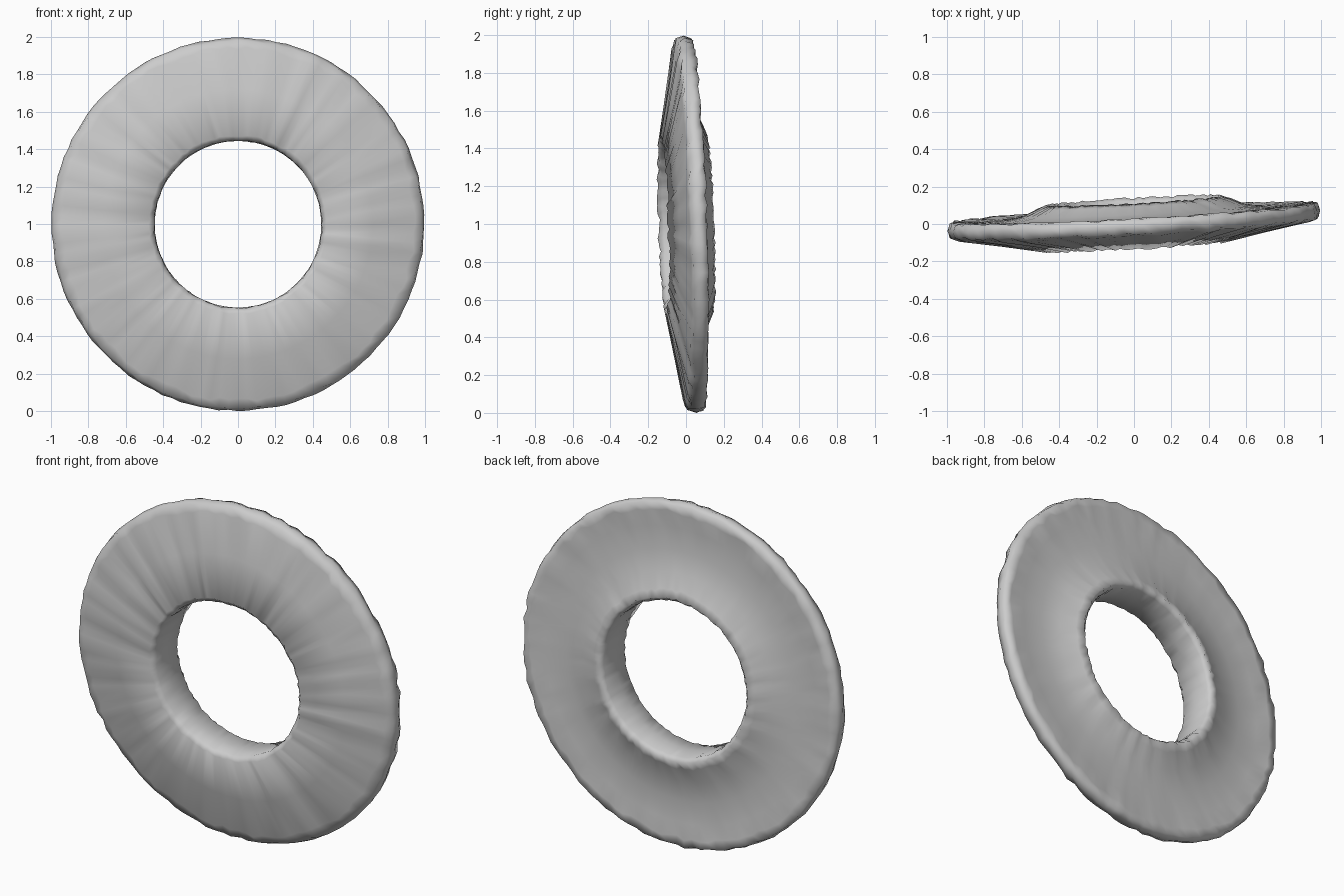
import bpy, math, random

random.seed(4)
SEG = 120

# Cross-section of the ring: radius, depth along y, radial jitter, depth jitter
profile = [
    (0.448, -0.115, 0.004, 0.004),   # hole wall, front
    (0.475, -0.139, 0.006, 0.006),   # front lip
    (0.720, -0.094, 0.000, 0.003),   # front cone
    (0.940, -0.054, 0.012, 0.005),
    (0.982, -0.040, 0.006, 0.006),   # outer rim
    (0.996, 0.000, 0.004, 0.006),
    (0.984, 0.037, 0.006, 0.008),
    (0.940, 0.038, 0.012, 0.006),    # dished back
    (0.850, 0.030, 0.000, 0.001),
    (0.720, 0.032, 0.000, 0.001),
    (0.600, 0.050, 0.000, 0.001),
    (0.510, 0.088, 0.008, 0.004),
    (0.468, 0.104, 0.006, 0.006),    # back lip
    (0.447, 0.080, 0.004, 0.004),    # hole wall, back
    (0.445, -0.020, 0.001, 0.002),
]
N = len(profile)

# Revolve the section with a ragged edge and a slight tilt
verts, faces = [], []
for i in range(SEG):
    a = 2 * math.pi * i / SEG
    pleat = random.uniform(-0.004, 0.004)
    for k, (r, y, jr, jy) in enumerate(profile):
        rr = r + random.uniform(-jr, jr)
        x, z = rr * math.cos(a), rr * math.sin(a)
        yy = y + random.uniform(-jy, jy) + (pleat if 1 <= k <= 4 else 0)
        verts.append((x, yy + 0.02 + 0.055 * x - 0.033 * z, z + 1.0))
    j = (i + 1) % SEG
    for k in range(N):
        m = (k + 1) % N
        faces.append((i * N + k, j * N + k, j * N + m, i * N + m))

mesh = bpy.data.meshes.new("stone_ring")
# winding chosen so the normals face outward
mesh.from_pydata(verts, [], faces)
ring = bpy.data.objects.new("stone_ring", mesh)
bpy.context.collection.objects.link(ring)

# Smooth shading, standing on the ground
for p in mesh.polygons:
    p.use_smooth = True
low = min(v.co.z for v in mesh.vertices)
for v in mesh.vertices:
    v.co.z -= low
mesh.update()
